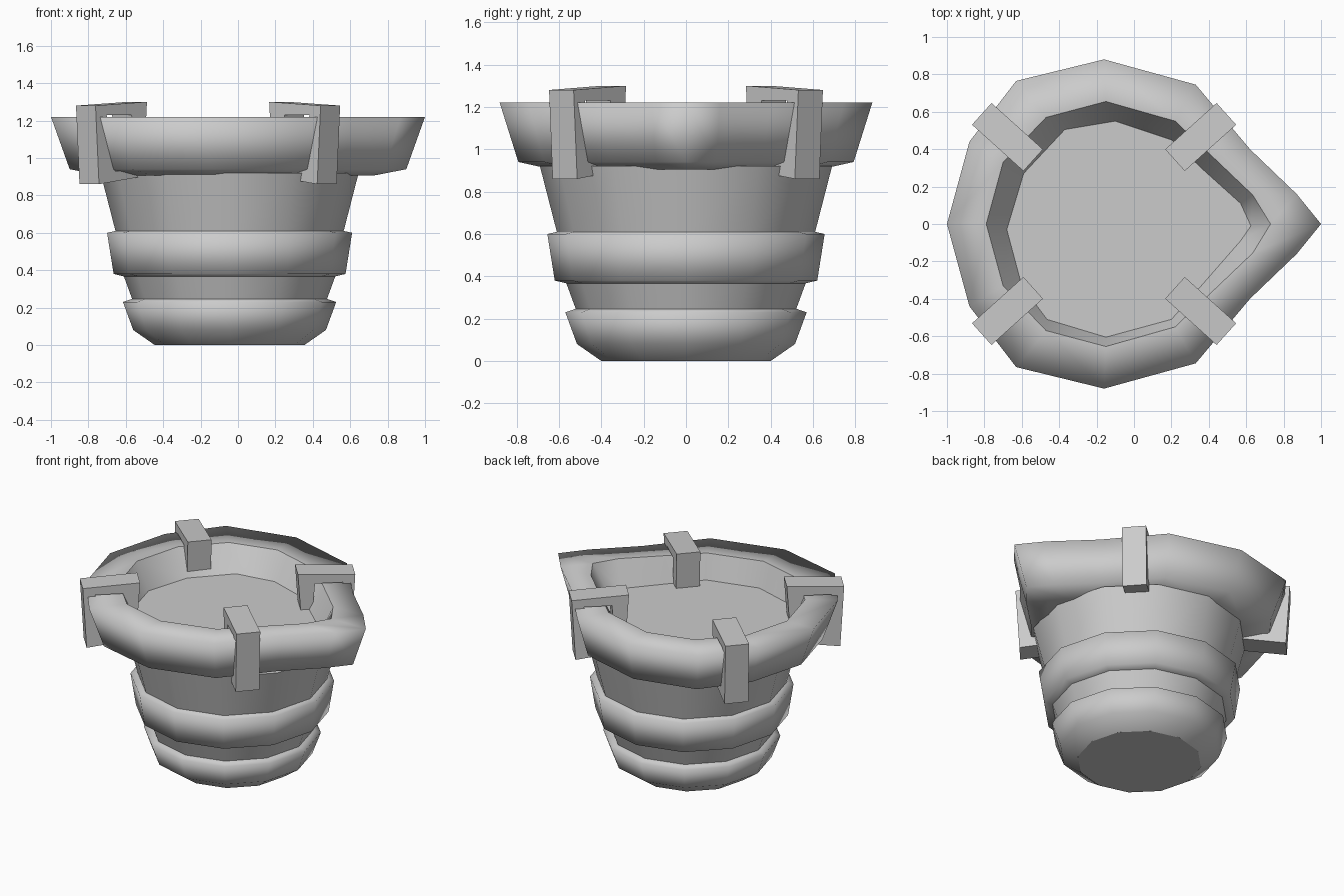
import bpy, bmesh, math
from mathutils import Vector

if "Cube" in bpy.data.objects:
    bpy.data.objects.remove(bpy.data.objects["Cube"])

stone = bpy.data.materials.new("grey stone")
stone.diffuse_color = (0.6, 0.6, 0.6, 1)
stone.use_nodes = True
stone.node_tree.nodes["Principled BSDF"].inputs["Base Color"].default_value = stone.diffuse_color


def finish(name, bm):
    bmesh.ops.recalc_face_normals(bm, faces=bm.faces[:])
    mesh = bpy.data.meshes.new(name)
    bm.to_mesh(mesh)
    bm.free()
    mesh.materials.append(stone)
    obj = bpy.data.objects.new(name, mesh)
    bpy.context.collection.objects.link(obj)
    return obj


def loft(name, loops, sharp):
    """Closed smooth skin through equal-length loops; loops listed in sharp keep a crease."""
    bm = bmesh.new()
    rings = [[bm.verts.new(p) for p in loop] for loop in loops]
    n = len(rings[0])
    for a, b in zip(rings, rings[1:]):
        for i in range(n):
            j = (i + 1) % n
            bm.faces.new((a[i], a[j], b[j], b[i]))
    bm.faces.new(rings[0])
    bm.faces.new(rings[-1])
    for f in bm.faces:
        f.smooth = True
    for k in sharp:
        for i in range(n):
            bm.edges.get((rings[k][i], rings[k][(i + 1) % n])).smooth = False
    return finish(name, bm)


def circle(r, z, cx=-0.045, n=12):
    return [(cx + r * math.cos(math.tau * i / n), r * math.sin(math.tau * i / n), z)
            for i in range(n)]


def turned(name, profile):
    loft(name, [circle(r, z) for r, z in profile], (0, len(profile) - 1))


def mirrored(half):
    """Complete a half outline, from back point to spout tip, across the x axis."""
    return half + [(x, -y) for x, y in half[-2:0:-1]]


def at(outline, z, s=1.0):
    return [(x * s, y * s, z) for x, y in outline]


# Stacked body: rounded foot, narrow waist, raised band, flared neck
turned("base_band", [(0.40, 0), (0.515, 0.08), (0.57, 0.23), (0.52, 0.247)])
turned("lower_waist", [(0.515, 0.23), (0.57, 0.38)])
turned("middle_band", [(0.55, 0.363), (0.62, 0.38), (0.655, 0.60), (0.60, 0.612)])
turned("upper_neck", [(0.605, 0.59), (0.69, 0.92)])

# Thick rim drawn out into a spout, with the shallow bowl inside
outer = mirrored([(-1, 0), (-0.88, 0.44), (-0.63, 0.765), (-0.16, 0.88),
                  (0.33, 0.745), (0.62, 0.40), (0.87, 0.16), (1, 0)])
inner = mirrored([(-0.79, 0), (-0.70, 0.33), (-0.47, 0.57), (-0.15, 0.655),
                  (0.22, 0.55), (0.42, 0.36), (0.635, 0.155), (0.73, 0)])
floor = [(-0.68, -0.03), (-0.59, 0.27), (-0.37, 0.505), (-0.10, 0.55), (0.20, 0.45),
         (0.37, 0.29), (0.57, 0.11), (0.625, -0.01), (0.57, -0.09), (0.36, -0.33),
         (0.20, -0.51), (-0.15, -0.605), (-0.465, -0.51), (-0.60, -0.33)]
loft("spouted_rim",
     [at(outer, 0.905, 0.6), at(outer, 0.905, 0.72), at(outer, 0.94, 0.9),
      at(outer, 1.22), at(inner, 1.22), at(floor, 1.05)], (0, 4, 5))

# Four hooked clamps over the rim: side profile as (distance from centre, height)
hook = [(0.88, 1.28), (0.855, 0.86), (0.55, 0.90), (0.55, 0.94), (0.74, 0.93),
        (0.80, 1.23), (0.62, 1.23), (0.60, 1.0), (0.53, 1.0), (0.51, 1.30)]
for name, sx, sy in (("front_left_clamp", -1, -1), ("front_right_clamp", 1, -1),
                     ("back_left_clamp", -1, 1), ("back_right_clamp", 1, 1)):
    ang = math.radians(42)
    out = Vector((sx * math.cos(ang), sy * math.sin(ang), 0))
    side = Vector((-out.y, out.x, 0))
    centre = Vector((-0.16, 0, 0))
    bm = bmesh.new()
    a, b = [[bm.verts.new(centre + out * s + side * w + Vector((0, 0, z))) for s, z in hook]
            for w in (-0.078, 0.078)]
    bm.faces.new(a)
    bm.faces.new(b)
    for i in range(len(hook)):
        j = (i + 1) % len(hook)
        bm.faces.new((a[i], a[j], b[j], b[i]))
    finish(name, bm)
